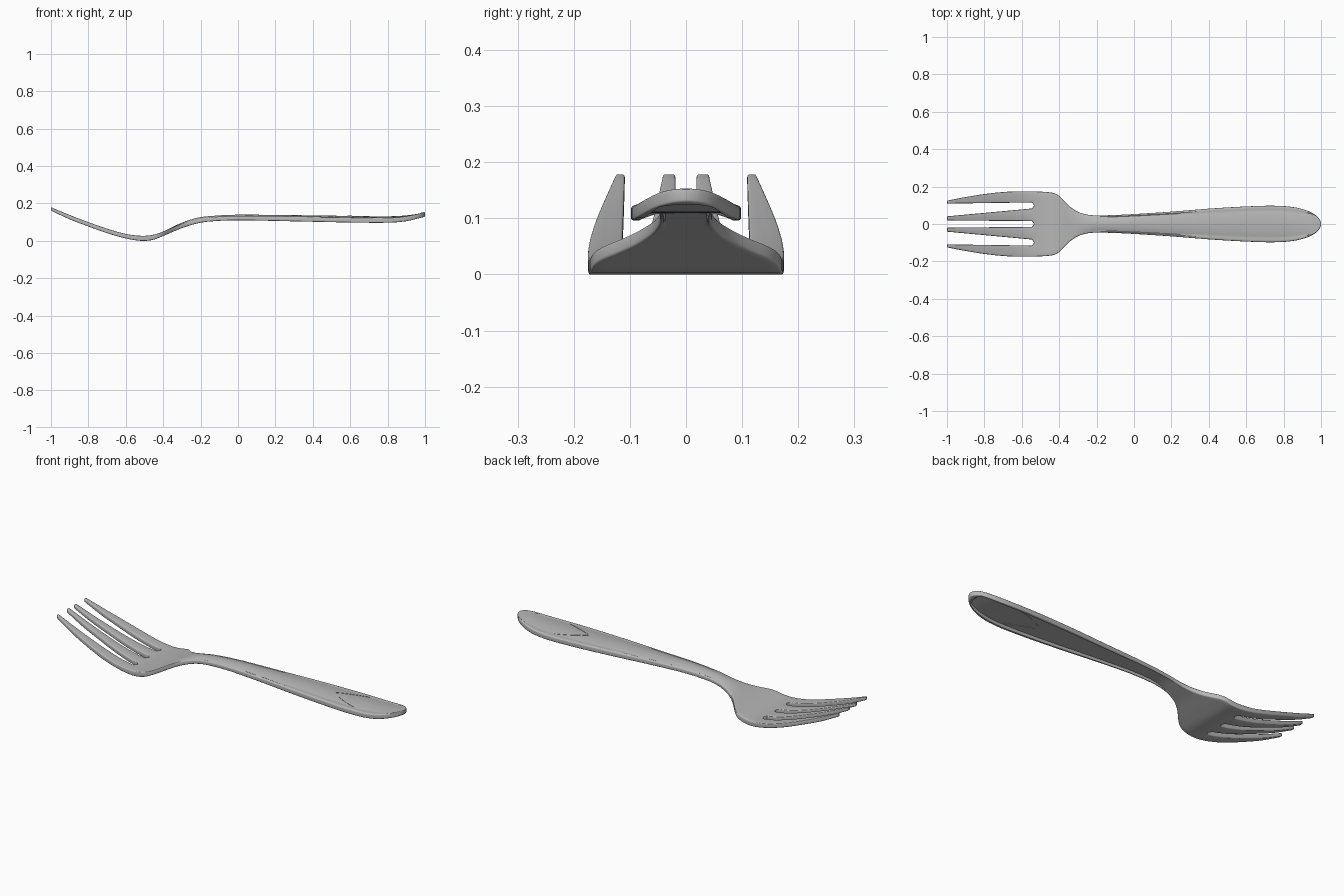
import bpy, bmesh, math

cube = bpy.data.objects.get("Cube")
if cube:
    bpy.data.objects.remove(cube)

steel = bpy.data.materials.new("brushed_steel")
steel.use_nodes = True
COLOUR = (0.47, 0.47, 0.47, 1)
steel.diffuse_color = COLOUR
bsdf = next(n for n in steel.node_tree.nodes if n.type == 'BSDF_PRINCIPLED')
bsdf.inputs["Base Color"].default_value = COLOUR

# Profiles along the length: (x, half width) and (x, bottom z, top z)
WIDTH = [(-1, .125), (-.9, .144), (-.8, .16), (-.7, .171), (-.6, .175), (-.5, .173),
         (-.43, .166), (-.4, .15), (-.37, .12), (-.34, .091), (-.3, .065), (-.25, .05),
         (-.2, .046), (-.1, .048), (0, .053), (.2, .066), (.4, .082), (.6, .094), (.72, .098)]
BOTTOM = [(-1, .162), (-.9, .115), (-.8, .077), (-.7, .041), (-.6, .013), (-.52, .0),
          (-.46, .004), (-.4, .026), (-.3, .068), (-.2, .097), (-.1, .107), (0, .11),
          (.4, .102), (.6, .098), (.8, .097), (.9, .105), (1, .129)]
TOP = [(-1, .18), (-.9, .138), (-.8, .1), (-.7, .065), (-.6, .037), (-.52, .027),
       (-.46, .031), (-.4, .05), (-.3, .097), (-.2, .128), (-.1, .139), (0, .143),
       (.4, .139), (.6, .136), (.8, .134), (.9, .139), (1, .154)]


def curve(points, x):
    """Smooth interpolation through a list of points."""
    n = len(points)
    x = min(max(x, points[0][0]), points[-1][0])
    i = next(k for k in range(n - 1) if x <= points[k + 1][0])

    def slope(k):
        a, b = points[max(k - 1, 0)], points[min(k + 1, n - 1)]
        return (b[1] - a[1]) / (b[0] - a[0])
    (x0, y0), (x1, y1) = points[i], points[i + 1]
    h = x1 - x0
    t = (x - x0) / h
    return ((2*t**3 - 3*t**2 + 1) * y0 + (t**3 - 2*t**2 + t) * h * slope(i)
            + (3*t**2 - 2*t**3) * y1 + (t**3 - t**2) * h * slope(i + 1))


def half_width(x):
    if x > .72:
        return .098 * math.sqrt(max(0, 1 - ((x - .72) / .28) ** 2.5))
    return curve(WIDTH, x)


def ramp(x, a, b):
    t = min(max((x - a) / (b - a), 0), 1)
    return t * t * (3 - 2 * t)


def surface(x, y, panel):
    """Bottom and top height; the handle is crowned, with an inset panel on each side."""
    span = .098 if x > .72 else half_width(x)
    drop = .013 * ramp(x, -.42, -.18) * min((y / span) ** 2, 1)
    return (curve(BOTTOM, x) + .013 * panel, curve(TOP, x) - drop - .003 * panel)


# Column fractions from the centre line to the edge; slots use the columns beside 0 and 4
FRAC = [0, .09, .28, .475, .567, .66, .80, .86, 1]
SLOT_CELLS = {0, 3, 4}
SLOT_END = -.545
ROWS = ([-1 + .455 * i / 14 for i in range(15)]
        + [-.515, -.49, -.465, -.445, -.43, -.42, -.41, -.4, -.39, -.38, -.37, -.36, -.35,
           -.34, -.325, -.31, -.295, -.28, -.26, -.24, -.22, -.2, -.17, -.13]
        + [-.08 + .08 * i for i in range(11)]
        + [.77, .81, .84, .87, .9, .93, .95, .962, .975])
BULGE = [(.87, 0), (.9, .003), (.93, .011), (.95, .017), (.962, .021), (.975, .025)]
W0 = half_width(SLOT_END)


def position(u, col):
    """Plan position of a grid point."""
    k, side = abs(col), (1 if col >= 0 else -1)
    w, f = half_width(u), FRAC[abs(col)]
    x = u
    if u < SLOT_END - 1e-6:
        t = (SLOT_END - u) / (1 + SLOT_END)
        a = .09 * W0 * (1 - t) + .019 * t
        b = .475 * W0 * (1 - t) + .041 * t
        c = .66 * W0 * (1 - t) + .109 * t
        y = {0: 0, 1: a, 2: (a + b) / 2, 3: b, 4: (b + c) / 2}.get(k, c + (w - c) * (f - .66) / .34)
    else:
        y = f * w
        if abs(u - SLOT_END) < 1e-6 and k in (0, 4):
            x += .011            # rounded slot end
        if u > .87:
            x += curve(BULGE, u) * (1 - f * f)
    return x, side * y


def finish(name, bm, bevel=0):
    bmesh.ops.recalc_face_normals(bm, faces=bm.faces)
    mesh = bpy.data.meshes.new(name)
    bm.to_mesh(mesh)
    bm.free()
    mesh.materials.append(steel)
    ob = bpy.data.objects.new(name, mesh)
    bpy.context.scene.collection.objects.link(ob)
    bpy.ops.object.select_all(action='DESELECT')
    ob.select_set(True)
    bpy.context.view_layer.objects.active = ob
    if bevel:
        mod = ob.modifiers.new("rounded_edges", 'BEVEL')
        mod.width, mod.segments = bevel, 3
        mod.limit_method = 'WEIGHT'
        mod.use_clamp_overlap = False
        bpy.ops.object.modifier_apply(modifier=mod.name)
    bpy.ops.object.shade_smooth_by_angle(angle=math.radians(35))
    return ob


# Fork body: one grid for tines, head and handle, closed by side walls
bm = bmesh.new()
weight = bm.edges.layers.float.new("bevel_weight_edge")
grid = {}


def point(r, col):
    if (r, col) not in grid:
        u = ROWS[r]
        x, y = position(u, col)
        panel = 0
        if abs(col) <= 6 and u < .955:
            panel = ramp(u, -.27, -.12)
        lo, hi = surface(x, y, panel)
        grid[r, col] = (bm.verts.new((x, y, lo)), bm.verts.new((x, y, hi)))
    return grid[r, col]


directed = set()
for r in range(len(ROWS) - 1):
    for col in range(-8, 8):
        cell = col if col >= 0 else -col - 1
        if cell in SLOT_CELLS and ROWS[r + 1] < SLOT_END + 1e-6:
            continue
        keys = [(r, col), (r + 1, col), (r + 1, col + 1), (r, col + 1)]
        corner = [point(*k) for k in keys]
        bm.faces.new([c[1] for c in corner])
        bm.faces.new([c[0] for c in reversed(corner)])
        directed.update((keys[i], keys[(i + 1) % 4]) for i in range(4))

rim = [(p, q) for p, q in directed if (q, p) not in directed]
for p, q in rim:
    (pl, ph), (ql, qh) = grid[p], grid[q]
    bm.faces.new((qh, ph, pl, ql))
bm.normal_update()
for p, q in rim:
    for level in (0, 1):
        bm.edges.get((grid[p][level], grid[q][level]))[weight] = 1
    upright = bm.edges.get(grid[p])
    if upright and upright.calc_face_angle(0) > .9:
        upright[weight] = 1
finish("fork_body", bm, .0042)


# Chevron decoration: slim curved strips lying on both handle panels
def strip(name, side, level):
    bm = bmesh.new()
    rings = []
    for i in range(13):
        t = i / 12
        x = .585 + .155 * t
        y = .068 * t ** .75
        half = .0008 + .003 * math.sin(math.pi * t)
        ring = []
        for off, lift in ((-half, -.002), (half, -.002), (half, .0015), (-half, .0015)):
            yy = side * (y + off)
            z = surface(x, yy, 1)[level]
            ring.append(bm.verts.new((x - off * .5, yy, z + (lift if level else -lift))))
        rings.append(ring)
    for a, b in zip(rings, rings[1:]):
        for i in range(4):
            j = (i + 1) % 4
            bm.faces.new((a[i], a[j], b[j], b[i]))
    bm.faces.new(rings[0])
    bm.faces.new(rings[-1])
    finish(name, bm)


for level, face in ((1, "upper"), (0, "lower")):
    for side, hand in ((1, "back"), (-1, "front")):
        strip(f"{face}_{hand}_chevron", side, level)
